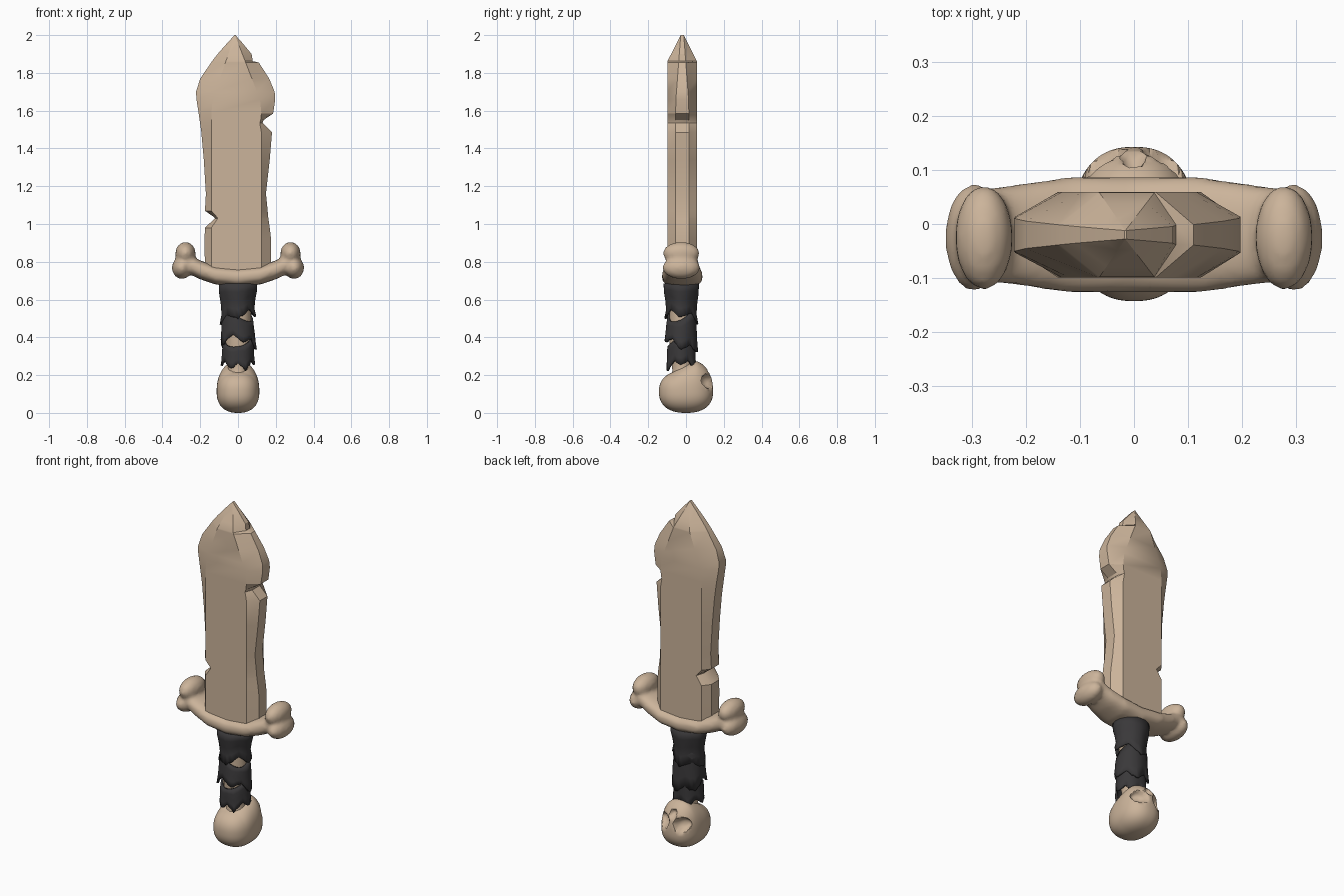
import bpy, bmesh, math, random
from mathutils import Vector

if "Cube" in bpy.data.objects:
    bpy.data.objects.remove(bpy.data.objects["Cube"])

random.seed(4)
YC = -0.02  # depth centre of blade, guard and grip


def material(name, rgb):
    m = bpy.data.materials.new(name)
    m.diffuse_color = (*rgb, 1)
    m.use_nodes = True
    m.node_tree.nodes["Principled BSDF"].inputs["Base Color"].default_value = m.diffuse_color
    return m


BONE = material("bone", (0.60, 0.455, 0.325))
LEATHER = material("dark_leather", (0.042, 0.040, 0.042))


def loft(bm, rings, caps=True):
    """Skin a list of closed rings that have equal point counts."""
    vs = [[bm.verts.new(p) for p in r] for r in rings]
    n = len(rings[0])
    for a, b in zip(vs, vs[1:]):
        for i in range(n):
            j = (i + 1) % n
            bm.faces.new((a[i], a[j], b[j], b[i]))
    if caps:
        bm.faces.new(vs[0][::-1])
        bm.faces.new(vs[-1])


def finish(bm, name, mat, angle=35):
    bmesh.ops.recalc_face_normals(bm, faces=bm.faces)
    me = bpy.data.meshes.new(name)
    bm.to_mesh(me)
    bm.free()
    me.materials.append(mat)
    ob = bpy.data.objects.new(name, me)
    bpy.context.collection.objects.link(ob)
    bpy.ops.object.select_all(action='DESELECT')
    ob.select_set(True)
    bpy.context.view_layer.objects.active = ob
    bpy.ops.object.shade_smooth_by_angle(angle=math.radians(angle))
    return ob


def ellipsoid(bm, centre, radii, sub=3):
    made = bmesh.ops.create_icosphere(bm, subdivisions=sub, radius=1)["verts"]
    for v in made:
        v.co = Vector([c + r * k for c, r, k in zip(centre, radii, v.co)])
    return made


# Blade: chipped left and right edges by height, with bevelled sides
rows = [  # z, left x, right x
    (0.73, -.175, .175), (0.92, -.177, .175), (0.98, -.175, .168),
    (1.03, -.122, .161), (1.035, -.125, .160), (1.07, -.175, .157),
    (1.16, -.170, .148), (1.34, -.181, .168), (1.485, -.194, .180),
    (1.535, -.201, .130), (1.55, -.203, .135), (1.585, -.208, .186),
    (1.66, -.220, .197), (1.70, -.222, .194), (1.77, -.200, .165),
    (1.855, -.142, .110), (1.862, -.137, .078), (1.90, -.108, .072),
    (1.96, -.055, .022), (2.00, -.018, -.014)]
rings = []
for z, l, r in rows:
    k = min(1, (2.0 - z) / 0.36)
    thick = 0.008 + 0.071 * min(1, (2.0 - z) / 0.14)
    edge = min(thick, 0.008 + 0.027 * k)
    gap = min(0.015, (r - l) * 0.3)
    il, ir = max(l + gap, -.016 - .125 * k), min(r - gap, -.016 + .14 * k)
    rings.append([(x, YC + y, z) for x, y in (
        (l, -edge), (il, -thick), (ir, -thick), (r, -edge),
        (r, edge), (ir, thick), (il, thick), (l, edge))])
bm = bmesh.new()
loft(bm, rings)
finish(bm, "blade", BONE, 30)

# Guard: a bent bone with two lobes at each end, fused into one surface
half = [(0, .717, .052, .108), (.12, .730, .050, .108),
        (.20, .757, .050, .096), (.28, .795, .050, .085)]
bm = bmesh.new()
path = [(-x, z, a, b) for x, z, a, b in half[:0:-1]] + half
rings = []
for x, z, rz, ry in path:
    ring = []
    for i in range(20):
        t = math.tau * i / 20
        c, s = math.cos(t), math.sin(t)
        ring.append((x, YC + ry * math.copysign(abs(c) ** .8, c),
                     z + rz * math.copysign(abs(s) ** .8, s)))
    rings.append(ring)
loft(bm, rings)
for s in (-1, 1):
    ellipsoid(bm, (s * .278, YC - .005, .845), (.054, .098, .060))
    ellipsoid(bm, (s * .297, YC - .005, .768), (.053, .100, .060))
guard = finish(bm, "guard", BONE, 60)
rm = guard.modifiers.new("fuse", 'REMESH')
rm.mode, rm.voxel_size, rm.use_smooth_shade = 'VOXEL', 0.012, True
sm = guard.modifiers.new("soften", 'SMOOTH')
sm.factor, sm.iterations = 0.5, 4

# Bone core of the grip
bm = bmesh.new()
loft(bm, [[(r * math.cos(math.tau * i / 12), YC + r * math.sin(math.tau * i / 12), z)
           for i in range(12)]
          for z, r in ((.17, .07), (.22, .052), (.28, .056), (.36, .068),
                       (.50, .068), (.70, .066))])
finish(bm, "grip_core", BONE, 50)


# Leather wraps: tilted bands with torn, flaring hems
def wrap(name, top, hem, radii, teeth):
    n = 40
    jag = [0.0] * n
    for i in range(n):
        phase = (i * teeth / n) % 1
        jag[i] = -0.045 * abs(2 * phase - 1) * random.uniform(.7, 1.1)
    rings = []
    for k, r in enumerate(radii):
        t = k / (len(radii) - 1)
        ring = []
        for i in range(n):
            a = math.tau * i / n
            z = top(a) * (1 - t) + (hem(a) + jag[i]) * t
            rr = r + (0.25 * -jag[i] - .004) * t * t
            ring.append((rr * math.cos(a), YC - .005 + .92 * rr * math.sin(a), z))
        rings.append(ring)
    b = bmesh.new()
    loft(b, rings, caps=False)
    ob = finish(b, name, LEATHER, 40)
    so = ob.modifiers.new("thickness", 'SOLIDIFY')
    so.thickness, so.offset = 0.012, -1


G1, G2 = math.radians(-35), math.radians(-105)  # directions of the torn gaps
wrap("upper_wrap", lambda a: .685,
     lambda a: .525 + .025 * math.cos(a - G1),
     (.102, .099, .090, .084, .092), 4)
wrap("middle_wrap", lambda a: .545 - .062 * math.cos(a - G1),
     lambda a: .385 + .03 * math.cos(a - G2),
     (.080, .084, .088, .090, .094), 5)
wrap("lower_wrap", lambda a: .395 - .045 * math.cos(a - G2),
     lambda a: .275 + .012 * math.cos(2 * a),
     (.079, .082, .084, .084, .087), 6)

# Pommel: upside-down skull whose face looks to the back
bm = bmesh.new()
holes = [(Vector((s * .055, .120, .165)), .040, .045) for s in (-1, 1)]
holes.append((Vector((0, .140, .215)), .022, .025))
for v in ellipsoid(bm, (0, 0, 0), (1, 1, 1), 5):
    x, y, z = [math.copysign(abs(c) ** .85, c) for c in v.co]
    p = Vector((.113 * x, .143 * y, .112 + .112 * z))
    if z > 0:  # jaw rises towards the face
        p.z += .058 * z * max(0, min(1, .55 + y * 1.1))
    push = 0
    for c, r, depth in holes:
        d = (Vector((p.x, 0, p.z)) - Vector((c.x, 0, c.z))).length
        if p.y > 0 and d < r:
            push = max(push, depth * (1 - (d / r) ** 3))
    p.y -= push
    v.co = p
finish(bm, "skull_pommel", BONE, 45)
